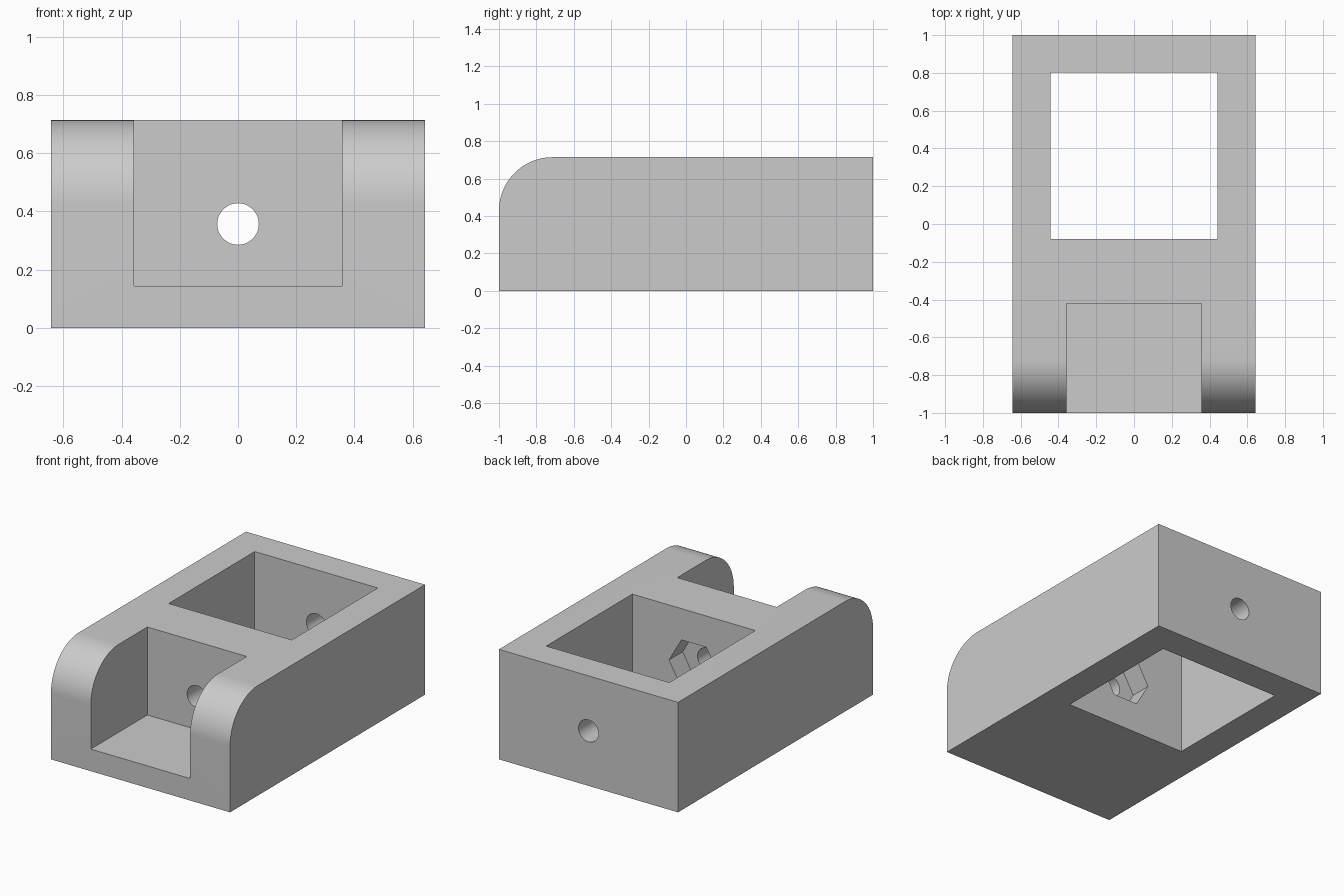
import bpy, bmesh
from math import pi, cos, sin, radians
from mathutils import Matrix

if "Cube" in bpy.data.objects:
    bpy.data.objects.remove(bpy.data.objects["Cube"], do_unlink=True)

HALF_W, HEIGHT = 0.643, 0.714
HINGE_Y, HINGE_Z, EAR_R = -0.714, 0.428, 0.286
BOLT_Z = 0.357

grey = bpy.data.materials.new("plain grey")
grey.use_nodes = True
colour = (0.6, 0.6, 0.6, 1)
grey.diffuse_color = colour
grey.node_tree.nodes["Principled BSDF"].inputs["Base Color"].default_value = colour


def add_object(name, bm):
    bmesh.ops.recalc_face_normals(bm, faces=bm.faces)
    mesh = bpy.data.meshes.new(name)
    bm.to_mesh(mesh)
    bm.free()
    mesh.materials.append(grey)
    obj = bpy.data.objects.new(name, mesh)
    bpy.context.collection.objects.link(obj)
    return obj


def box(name, low, high):
    bm = bmesh.new()
    bmesh.ops.create_cube(bm, size=1)
    for v in bm.verts:
        v.co = [(a + b) / 2 + c * (b - a) for a, b, c in zip(low, high, v.co)]
    return add_object(name, bm)


def rod(name, centre, radius, length, axis, sides):
    # Prism along x or y; a corner of the cross-section lies level with its centre
    bm = bmesh.new()
    turn = Matrix.Rotation(pi / 2, 4, "Y" if axis == "x" else "X")
    spin = Matrix.Rotation(0, 4, "Z")
    bmesh.ops.create_cone(bm, cap_ends=True, segments=sides, radius1=radius,
                          radius2=radius, depth=length)
    if sides == 6:
        # Put two hexagon corners on the local x axis
        spin = Matrix.Rotation(pi / 2, 4, "Z")
    bm.transform(Matrix.Translation(centre) @ turn @ spin)
    return add_object(name, bm)


# Body: side profile with a rounded upper front corner, extruded across x
profile = [(-1, 0), (1, 0), (1, HEIGHT)]
steps = 24
for i in range(steps + 1):
    a = pi / 2 + pi / 2 * i / steps
    profile.append((HINGE_Y + EAR_R * cos(a), HINGE_Z + EAR_R * sin(a)))
bm = bmesh.new()
side = bm.faces.new([bm.verts.new((-HALF_W, y, z)) for y, z in profile])
extruded = bmesh.ops.extrude_face_region(bm, geom=[side])["geom"]
bmesh.ops.translate(bm, vec=(2 * HALF_W, 0, 0),
                    verts=[g for g in extruded if isinstance(g, bmesh.types.BMVert)])
body = add_object("hinge_block", bm)

# Cutters: hinge slot, open window, hinge pin hole, bolt hole, hexagonal nut pocket
cutters = [
    box("slot_cutter", (-0.357, -1.2, 0.143), (0.357, -0.42, 1)),
    box("window_cutter", (-0.442, -0.08, -0.2), (0.442, 0.803, 1)),
    rod("pin_cutter", (0, HINGE_Y, HINGE_Z), 0.18, 2, "x", 64),
    rod("bolt_cutter", (0, 0, BOLT_Z), 0.0714, 3, "y", 48),
    rod("nut_cutter", (0, -0.12, BOLT_Z), 0.178, 0.2, "y", 6),
]
for cutter in cutters:
    cutter.hide_render = True
    mod = body.modifiers.new(cutter.name, "BOOLEAN")
    mod.operation, mod.solver, mod.object = "DIFFERENCE", "EXACT", cutter

# Apply the cuts, then drop the cutters
bpy.ops.object.select_all(action="DESELECT")
bpy.context.view_layer.objects.active = body
body.select_set(True)
for name in [m.name for m in body.modifiers]:
    bpy.ops.object.modifier_apply(modifier=name)
for cutter in cutters:
    bpy.data.objects.remove(cutter, do_unlink=True)
bpy.ops.object.shade_smooth_by_angle(angle=radians(30))
